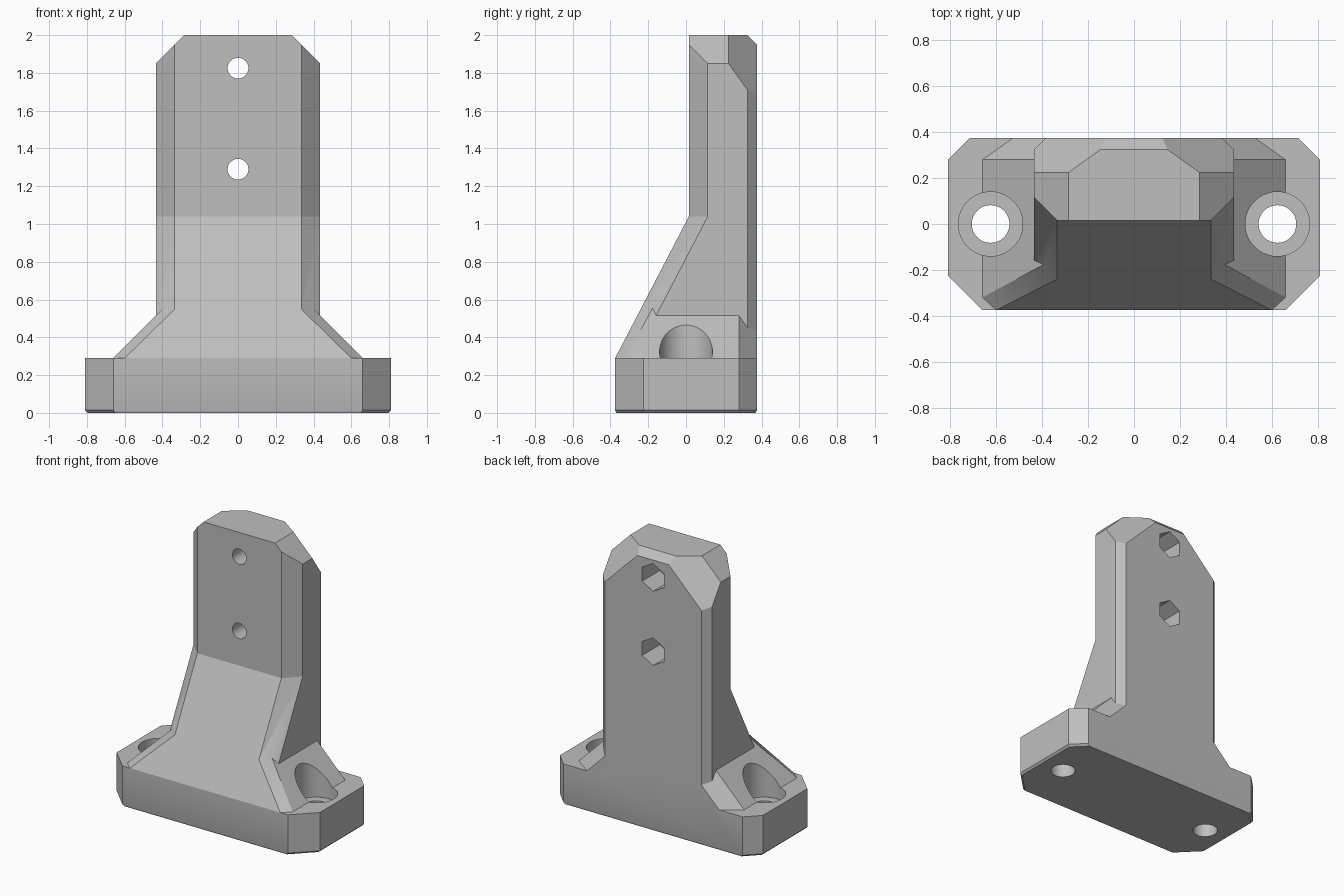
import bpy, bmesh, math
from mathutils import Vector, Matrix

cube = bpy.data.objects.get("Cube")
if cube:
    bpy.data.objects.remove(cube, do_unlink=True)

grey = bpy.data.materials.new("plain_grey")
grey.use_nodes = True
colour = (0.52, 0.52, 0.52, 1)
grey.diffuse_color = colour
grey.node_tree.nodes["Principled BSDF"].inputs["Base Color"].default_value = colour


def finish(name, bm):
    bmesh.ops.recalc_face_normals(bm, faces=bm.faces)
    mesh = bpy.data.meshes.new(name)
    bm.to_mesh(mesh)
    bm.free()
    mesh.materials.append(grey)
    obj = bpy.data.objects.new(name, mesh)
    bpy.context.collection.objects.link(obj)
    return obj


def solid(name, half_x, y_range, z_range, cuts):
    """Box trimmed by planes n.p <= d, each one mirrored in x."""
    bm = bmesh.new()
    bmesh.ops.create_cube(bm, size=1)
    for v in bm.verts:
        v.co = (math.copysign(half_x, v.co.x), y_range[v.co.y > 0], z_range[v.co.z > 0])
    for (nx, ny, nz), d in cuts:
        for side in ((1, -1) if nx else (1,)):
            n = Vector((nx * side, ny, nz))
            res = bmesh.ops.bisect_plane(
                bm, geom=bm.verts[:] + bm.edges[:] + bm.faces[:], dist=1e-6,
                plane_co=n * (d / n.length_squared), plane_no=n, clear_outer=True)
            edges = [e for e in res["geom_cut"] if isinstance(e, bmesh.types.BMEdge)]
            bmesh.ops.edgeloop_fill(bm, edges=[e for e in edges if e.is_boundary])
    return finish(name, bm)


def cylinder(name, radius, length, matrix, sides=48):
    bm = bmesh.new()
    bmesh.ops.create_cone(bm, cap_ends=True, segments=sides, radius1=radius,
                          radius2=radius, depth=length, matrix=matrix)
    obj = finish(name, bm)
    obj.hide_render = True
    return obj


def combine(target, other, operation):
    mod = target.modifiers.new(operation.lower(), 'BOOLEAN')
    mod.operation = operation
    mod.solver = 'EXACT'
    mod.object = other
    bpy.context.view_layer.objects.active = target
    bpy.ops.object.modifier_apply(modifier=mod.name)
    bpy.data.objects.remove(other, do_unlink=True)


# Foot plate with clipped corners and a small bevel round the underside
bm = bmesh.new()
half = [(0.66, -0.375), (0.81, -0.225), (0.81, 0.28), (0.715, 0.375)]
outline = half + [(-x, y) for x, y in reversed(half)]
rings = [[bm.verts.new((x * s, y * s, z)) for x, y in outline]
         for s, z in ((0.983, 0), (1, 0.014), (1, 0.29))]
for low, high in zip(rings, rings[1:]):
    for i in range(len(outline)):
        bm.faces.new((low[i - 1], low[i], high[i], high[i - 1]))
bm.faces.new(rings[0])
bm.faces.new(rings[-1])
stand = finish("bracket_stand", bm)

# Planes shared by the upper parts
slope = ((0, -1, 0.52), 0.375 + 0.52 * 0.29)
back_edge = ((1, 1, 0), 0.76)

# Upright column with clipped top corners
column = solid("column", 0.435, (0.015, 0.375), (0.2, 2), [
    ((1, -1, 0), 0.32), back_edge, ((1, 0, 1), 2.285),
    ((1, 1.4, 1), 2.6), ((0, 1, 1), 2.325)])

# Sloping front brace
brace = solid("front_brace", 0.435, (-0.375, 0.375), (0.2, 1.2), [
    slope, ((1, -1, 0.52), 0.71 + 0.52 * 0.29), back_edge])

# Side gussets over the foot
gusset = solid("side_gusset", 0.66, (-0.375, 0.375), (0.2, 0.6), [
    slope, ((1, 0, 1), 0.95), ((1, 1.4, 1), 1.342),
    ((1.43, -1.56, 2.27), 2.101)])

for part in (column, brace, gusset):
    combine(stand, part, 'UNION')

# Countersunk mounting holes through the foot
for x in (-0.625, 0.625):
    combine(stand, cylinder("screw_hole", 0.082, 1, Matrix.Translation((x, 0, 0))), 'DIFFERENCE')
    combine(stand, cylinder("screw_head_pocket", 0.14, 0.8,
                            Matrix.Translation((x, 0, 0.6))), 'DIFFERENCE')

# Bolt holes through the column, with six-sided nut pockets at the back
turn = Matrix.Rotation(math.pi / 2, 4, 'X')
for z in (1.29, 1.825):
    combine(stand, cylinder("bolt_hole", 0.055, 2, Matrix.Translation((0, 0, z)) @ turn), 'DIFFERENCE')
    combine(stand, cylinder("nut_pocket", 0.1, 0.4,
                            Matrix.Translation((0, 0.375, z)) @ turn, 6), 'DIFFERENCE')

# Tidy the joined surface
bm = bmesh.new()
bm.from_mesh(stand.data)
bmesh.ops.remove_doubles(bm, verts=bm.verts, dist=0.0005)
bmesh.ops.dissolve_limit(bm, angle_limit=0.01, verts=bm.verts, edges=bm.edges)
bm.to_mesh(stand.data)
bm.free()

# Smooth shading, with a crisp crease where the brace meets the column
bpy.ops.object.select_all(action='DESELECT')
stand.select_set(True)
bpy.context.view_layer.objects.active = stand
bpy.ops.object.shade_smooth_by_angle(angle=math.radians(30))
bm = bmesh.new()
bm.from_mesh(stand.data)
for e in bm.edges:
    if all(abs(v.co.z - 1.03) < 0.03 for v in e.verts):
        e.smooth = False
bm.to_mesh(stand.data)
bm.free()
